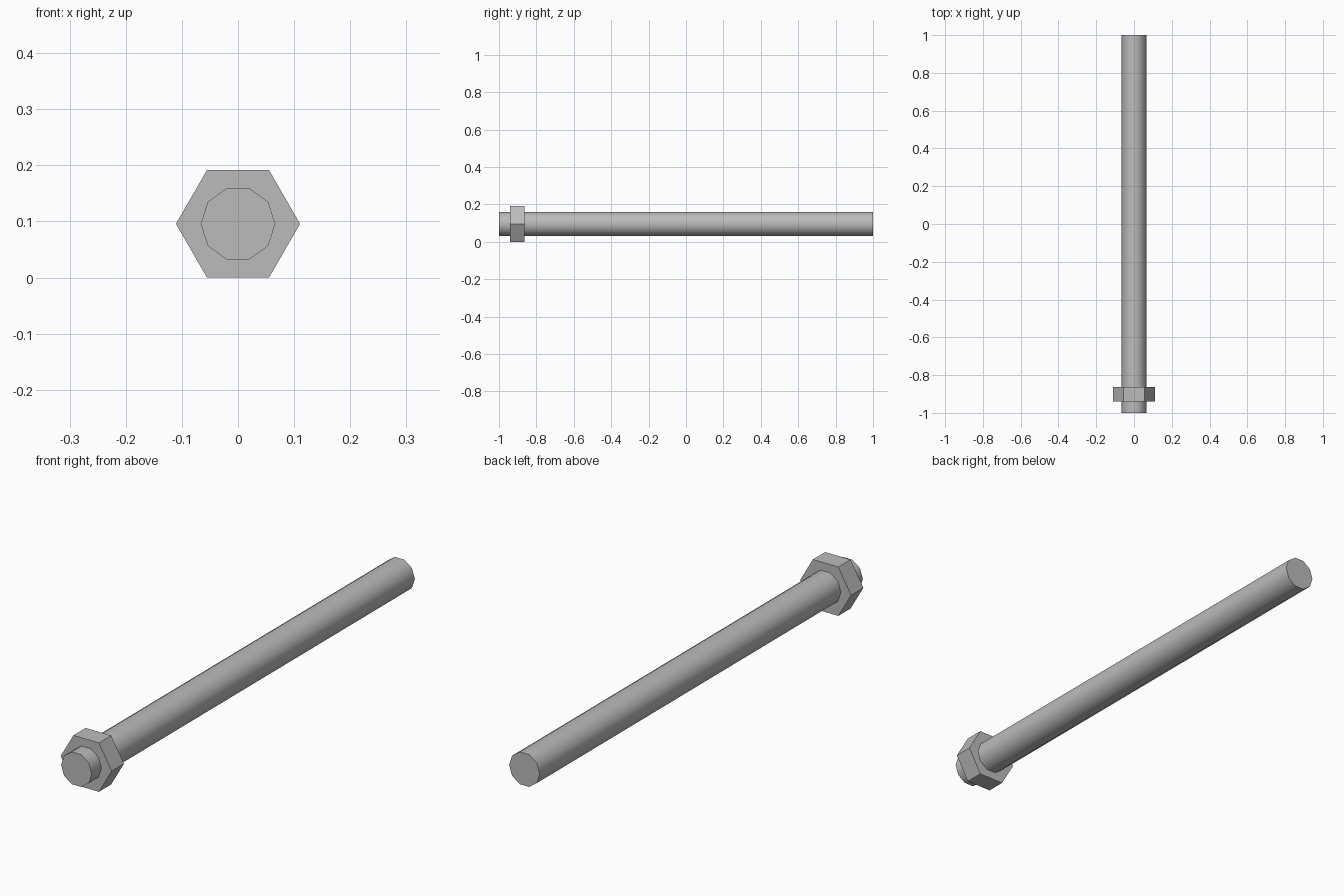
import bpy
import math

cube = bpy.data.objects.get("Cube")
if cube:
    bpy.data.objects.remove(cube, do_unlink=True)

AXIS_Z = 0.0958  # height of the bolt's centre line

steel = bpy.data.materials.new("grey steel")
steel.use_nodes = True
colour = (0.5, 0.5, 0.5, 1)
steel.diffuse_color = colour
steel.node_tree.nodes["Principled BSDF"].inputs["Base Color"].default_value = colour


def prism(name, sides, radius, y0, y1, smooth_angle=None):
    """Regular prism lying along y, with corners on the left and right."""
    bpy.ops.mesh.primitive_cylinder_add(
        vertices=sides, radius=radius, depth=y1 - y0)
    ob = bpy.context.object
    ob.name = name
    # Turn the first corner to +x, then lay the prism along y
    turn = ob.matrix_world.to_3x3().to_4x4()
    turn = turn.Rotation(math.pi / 2, 4, "X") @ turn.Rotation(math.pi / 2, 4, "Z")
    ob.data.transform(turn)
    ob.location = (0, (y0 + y1) / 2, AXIS_Z)
    ob.data.materials.append(steel)
    if smooth_angle:
        bpy.ops.object.shade_smooth_by_angle(angle=math.radians(smooth_angle))
    return ob


# Ten-sided rod in two lengths, smooth along its sides
prism("front_rod", 10, 0.0665, -1.0, 0.02, 40)
prism("back_rod", 10, 0.0665, 0.02, 1.0, 40)

# Flat-sided hexagonal nut near the front end
prism("hex_nut", 6, 0.1106, -0.94, -0.864)
